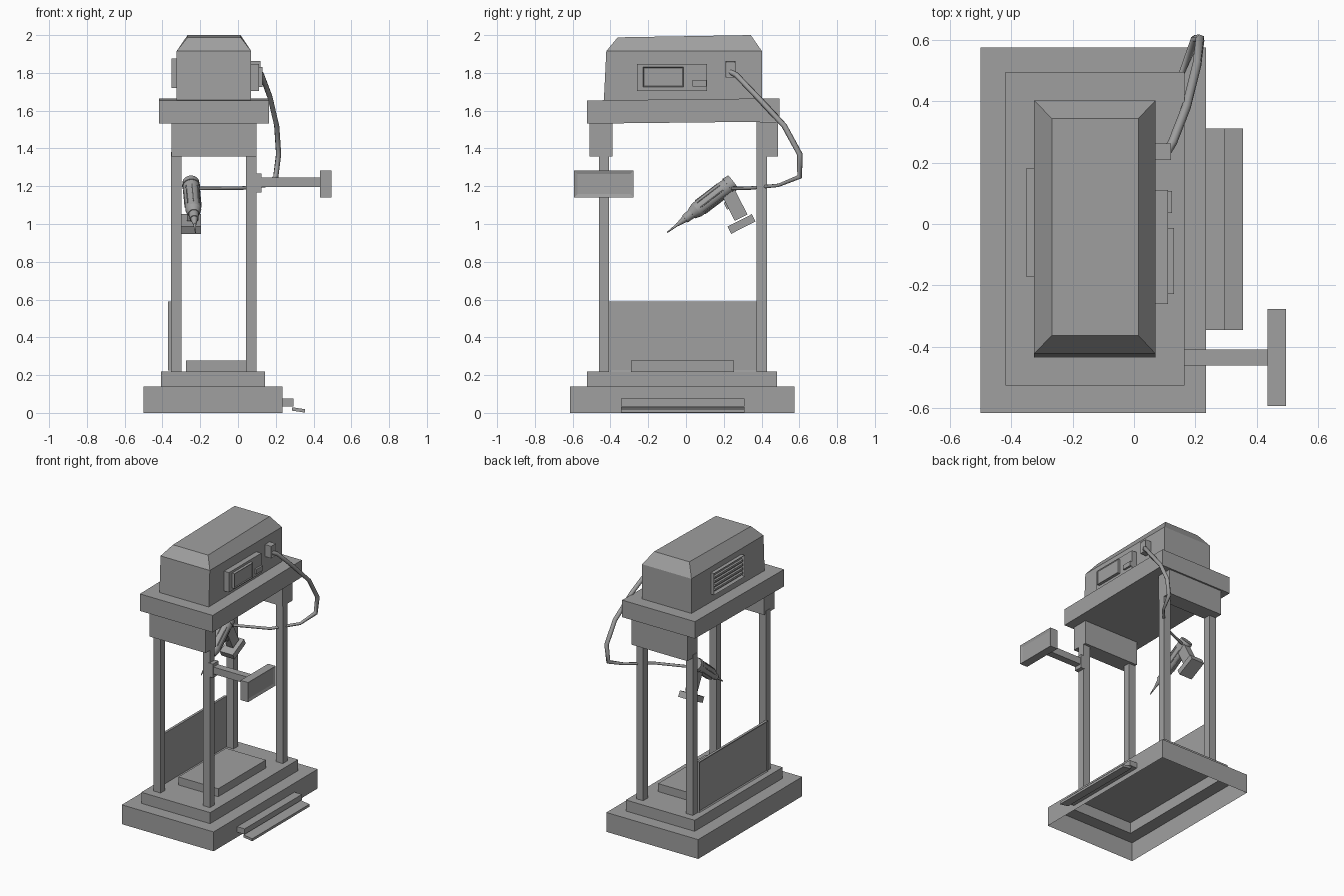
import bpy, bmesh, math
from mathutils import Vector, Matrix

cube = bpy.data.objects.get("Cube")
if cube:
    bpy.data.objects.remove(cube, do_unlink=True)

grey = bpy.data.materials.new("plain grey")
grey.use_nodes = True
grey.diffuse_color = (0.35, 0.35, 0.35, 1)
grey.node_tree.nodes["Principled BSDF"].inputs["Base Color"].default_value = grey.diffuse_color


def finish(name, bm):
    mesh = bpy.data.meshes.new(name)
    bm.to_mesh(mesh)
    bm.free()
    mesh.materials.append(grey)
    obj = bpy.data.objects.new(name, mesh)
    bpy.context.collection.objects.link(obj)
    return obj


def box_mesh(x, y, z):
    bm = bmesh.new()
    bmesh.ops.create_cube(bm, size=1)
    lo, hi = Vector((x[0], y[0], z[0])), Vector((x[1], y[1], z[1]))
    for v in bm.verts:
        v.co = Vector([(a + b) / 2 + c * (b - a) for a, b, c in zip(lo, hi, v.co)])
    return bm


def face_towards(bm, direction):
    bm.normal_update()
    return max(bm.faces, key=lambda f: f.normal.dot(Vector(direction)))


def box(name, x, y, z, inset=None, border=0.02, depth=-0.008, slope=0):
    """Box from ranges; one face may be inset, and the top may tilt along y."""
    bm = box_mesh(x, y, z)
    if inset:
        f = face_towards(bm, inset)
        bmesh.ops.inset_region(bm, faces=[f], thickness=border, depth=depth)
    for v in bm.verts:
        v.co.z += slope * v.co.y
    return finish(name, bm)


def rod(name, a, b, r1, r2, sides=12):
    """Tapered cylinder between two points."""
    a, b = Vector(a), Vector(b)
    bm = bmesh.new()
    turn = (b - a).to_track_quat('Z', 'Y').to_matrix().to_4x4()
    bmesh.ops.create_cone(bm, cap_ends=True, segments=sides, radius1=r1, radius2=r2,
                          depth=(b - a).length, matrix=Matrix.Translation((a + b) / 2) @ turn)
    return finish(name, bm)


def slanted_box(name, centre, size, angle):
    """Box turned about the x axis."""
    bm = bmesh.new()
    bmesh.ops.create_cube(bm, size=1, matrix=Matrix.Translation(centre)
                          @ Matrix.Rotation(angle, 4, 'X') @ Matrix.Diagonal((*size, 1)))
    return finish(name, bm)


# Stepped base: a shell open at the bottom
bm = box_mesh((-0.5, 0.235), (-0.615, 0.575), (0, 0.14))
bmesh.ops.delete(bm, geom=[face_towards(bm, (0, 0, -1))], context='FACES')
top = face_towards(bm, (0, 0, 1))
bmesh.ops.inset_region(bm, faces=[top], thickness=0.13)
raised = bmesh.ops.extrude_face_region(bm, geom=[top])["geom"]
bmesh.ops.delete(bm, geom=[top], context='FACES_ONLY')
for v in [g for g in raised if isinstance(g, bmesh.types.BMVert)]:
    v.co.z = 0.22
for v in bm.verts:
    if v.co.z > 0.13 and abs(v.co.y + 0.02) < 0.5:
        v.co.y = -0.488 if v.co.y < 0 else 0.442
finish("stepped_base", bm)
box("work_pad", (-0.275, 0.045), (-0.29, 0.255), (0.22, 0.278))

# Foot step
box("step_bracket", (0.235, 0.295), (-0.345, 0.31), (0.035, 0.075))
tread = box("step_tread", (0.285, 0.355), (-0.345, 0.31), (0.012, 0.03))
for v in tread.data.vertices:
    v.co.z -= (v.co.x - 0.285) * 0.15

# Posts and crossheads
for end, ys, head in (("front", (-0.46, -0.408), (-0.51, -0.39)),
                      ("back", (0.374, 0.428), (0.372, 0.486))):
    for side, xs in (("right", (-0.355, -0.298)), ("left", (0.043, 0.097))):
        box(f"{end}_{side}_post", xs, ys, (0.22, 1.38))
    box(f"{end}_crosshead", (-0.352, 0.097), head, (1.358, 1.54))

# Side guard panel
box("guard_panel", (-0.37, -0.352), (-0.408, 0.374), (0.224, 0.59),
    inset=(-1, 0, 0), border=0.012, depth=-0.006)

# Deck and housing
box("deck", (-0.418, 0.165), (-0.525, 0.495), (1.537, 1.66), slope=0.011)
bm = box_mesh((-0.325, 0.07), (-0.435, 0.402), (1.65, 1.915))
top = face_towards(bm, (0, 0, 1))
for v in top.verts:
    if v.co.y < 0:
        v.co.y = -0.422
crown = bmesh.ops.extrude_face_region(bm, geom=[top])["geom"]
bmesh.ops.delete(bm, geom=[top], context='FACES_ONLY')
for v in [g for g in crown if isinstance(g, bmesh.types.BMVert)]:
    v.co = Vector((-0.267 if v.co.x < -0.1 else 0.014,
                   -0.362 if v.co.y < 0 else 0.343,
                   1.988 if v.co.y < 0 else 2.0))
finish("housing", bm)

# Louvred vent on the far side
box("vent_frame", (-0.352, -0.32), (-0.17, 0.18), (1.72, 1.875),
    inset=(-1, 0, 0), border=0.015, depth=-0.018)
for i in range(4):
    z = 1.745 + i * 0.03
    box(f"vent_slat_{i + 1}", (-0.35, -0.33), (-0.155, 0.165), (z, z + 0.014))

# Control panel
box("control_panel", (0.065, 0.11), (-0.26, 0.11), (1.705, 1.848))
box("control_screen", (0.105, 0.13), (-0.228, -0.013), (1.725, 1.832),
    inset=(1, 0, 0), border=0.008, depth=-0.005)
box("control_button", (0.105, 0.124), (0.035, 0.108), (1.728, 1.762))

# Hose socket and hose
box("hose_socket", (0.065, 0.12), (0.208, 0.262), (1.775, 1.862),
    inset=(1, 0, 0), border=0.01, depth=-0.004)
path = [(0.10, 0.225, 1.81), (0.125, 0.265, 1.79), (0.17, 0.38, 1.67),
        (0.205, 0.52, 1.52), (0.215, 0.602, 1.37), (0.2, 0.602, 1.25),
        (0.155, 0.49, 1.205), (0.02, 0.34, 1.19), (-0.24, 0.235, 1.188)]
curve = bpy.data.curves.new("hose", 'CURVE')
curve.dimensions = '3D'
curve.bevel_depth = 0.015
curve.bevel_resolution = 1
curve.use_fill_caps = True
curve.materials.append(grey)
line = curve.splines.new('POLY')
line.points.add(len(path) - 1)
for i, (p, co) in enumerate(zip(line.points, path)):
    p.co = (*co, 1)
    p.radius = 1 if i < 6 else 0.65
hose = bpy.data.objects.new("hose", curve)
bpy.context.collection.objects.link(hose)

# Hand tool: stacked tapered sections along one axis
tail, tip = Vector((-0.25, 0.25, 1.222)), Vector((-0.225, -0.1, 0.955))
sections = [("tool_cap", 0, 0.08, 0.044, 0.048), ("tool_body", 0.08, 0.55, 0.044, 0.042),
            ("tool_shoulder", 0.55, 0.63, 0.042, 0.03), ("tool_collar", 0.63, 0.73, 0.026, 0.024),
            ("tool_nose", 0.73, 0.84, 0.019, 0.009), ("tool_needle", 0.84, 1, 0.008, 0.003)]
for name, s, e, r1, r2 in sections:
    obj = rod(name, tail.lerp(tip, s), tail.lerp(tip, e), r1, r2, 16)
    bpy.ops.object.select_all(action='DESELECT')
    obj.select_set(True)
    bpy.context.view_layer.objects.active = obj
    bpy.ops.object.shade_smooth_by_angle(angle=math.radians(30))

# Grip ribs around the tool body
axis = (tip - tail).normalized()
side = axis.cross(Vector((0, 0, 1))).normalized()
for i in range(8):
    out = Matrix.Rotation(i * math.tau / 8, 3, axis) @ side * 0.043
    rod(f"grip_rib_{i + 1}", tail.lerp(tip, 0.16) + out, tail.lerp(tip, 0.5) + out, 0.003, 0.003, 6)

# Tool handle and foot block
slanted_box("tool_handle", (-0.245, 0.258, 1.1), (0.05, 0.075, 0.15), math.radians(27))
slanted_box("tool_trigger", (-0.245, 0.222, 1.1), (0.025, 0.03, 0.04), math.radians(27))
slanted_box("tool_foot", (-0.248, 0.294, 1.0), (0.105, 0.145, 0.043), math.radians(27))

# Swing-out display on the front post
box("arm_bracket", (0.09, 0.125), (-0.465, -0.403), (1.168, 1.268))
box("display_arm", (0.12, 0.44), (-0.46, -0.408), (1.195, 1.245))
box("display", (0.435, 0.495), (-0.592, -0.277), (1.14, 1.282),
    inset=(1, 0, 0), border=0.026, depth=-0.006)
